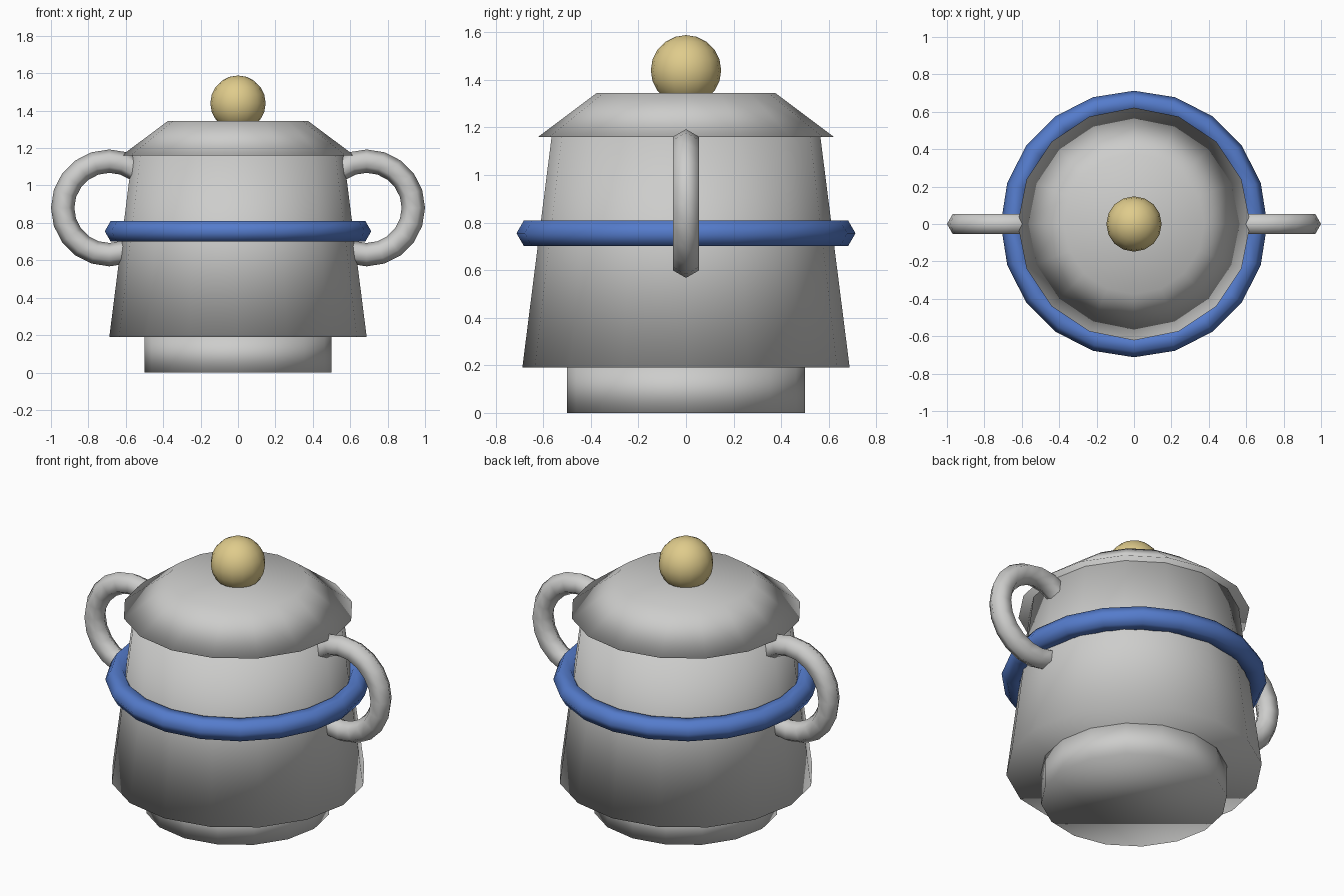
import bpy
import math

if "Cube" in bpy.data.objects:
    bpy.data.objects.remove(bpy.data.objects["Cube"])


def make_material(name, rgb):
    mat = bpy.data.materials.new(name)
    mat.diffuse_color = (*rgb, 1.0)
    mat.use_nodes = True
    mat.node_tree.nodes["Principled BSDF"].inputs["Base Color"].default_value = mat.diffuse_color
    return mat


GREY = make_material("light_grey", (0.61, 0.61, 0.60))
BLUE = make_material("blue", (0.09, 0.20, 0.60))
GOLD = make_material("pale_gold", (0.74, 0.60, 0.26))


def finish(name, mat):
    # Name, colour and smooth the part just added
    obj = bpy.context.object
    obj.name = name
    obj.data.name = name
    obj.data.materials.append(mat)
    bpy.ops.object.shade_smooth()
    return obj


def tapered(name, r_bottom, r_top, z_bottom, z_top):
    # Sixteen-sided cylinder or truncated cone between two heights
    bpy.ops.mesh.primitive_cone_add(
        vertices=16, radius1=r_bottom, radius2=r_top,
        depth=z_top - z_bottom, location=(0, 0, (z_bottom + z_top) / 2))
    return finish(name, GREY)


def ring(name, mat, major, location, rotation=(0, 0, 0)):
    # Ring with a hexagonal cross-section
    bpy.ops.mesh.primitive_torus_add(
        major_segments=20, minor_segments=6, major_radius=major,
        minor_radius=0.0625, location=location, rotation=rotation)
    return finish(name, mat)


# Foot, pot body and lid
tapered("foot", 0.50, 0.50, 0.0, 0.195)
tapered("pot_body", 0.688, 0.565, 0.19, 1.16)
tapered("lid", 0.622, 0.375, 1.16, 1.345)

# Blue band around the body
ring("band", BLUE, 0.65, (0, 0, 0.755))

# Side handles, sunk into the body
for side, label in ((-1, "left"), (1, "right")):
    ring(f"{label}_handle", GREY, 0.25, (side * 0.6875, 0, 0.88),
         (math.pi / 2, 0, 0))

# Round lid knob
bpy.ops.mesh.primitive_uv_sphere_add(
    segments=16, ring_count=10, radius=0.148, location=(0, 0, 1.44))
finish("knob", GOLD)
